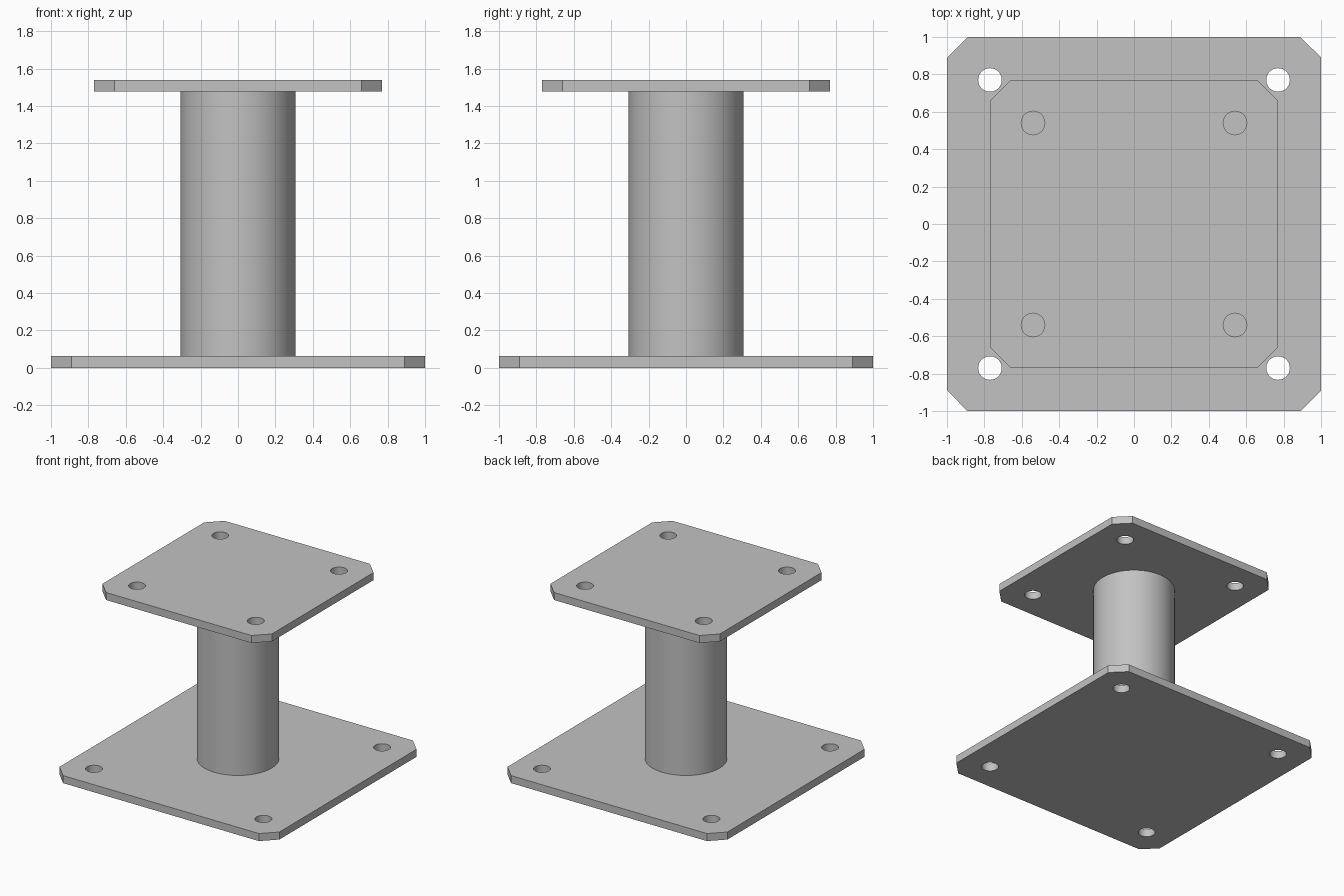
import bpy
import bmesh
from math import radians
from mathutils import Matrix

THICK = 0.062
HEIGHT = 1.54
CHAMFER = 0.11
HOLE_RADIUS = 0.063

default = bpy.data.objects.get("Cube")
if default:
    bpy.data.objects.remove(default, do_unlink=True)

steel = bpy.data.materials.new("grey steel")
steel.use_nodes = True
colour = (0.54, 0.54, 0.54, 1)
steel.diffuse_color = colour
steel.node_tree.nodes["Principled BSDF"].inputs["Base Color"].default_value = colour


def finish(name, bm):
    """Turn a bmesh into a linked steel object."""
    bmesh.ops.recalc_face_normals(bm, faces=bm.faces)
    mesh = bpy.data.meshes.new(name)
    bm.to_mesh(mesh)
    bm.free()
    mesh.materials.append(steel)
    obj = bpy.data.objects.new(name, mesh)
    bpy.context.collection.objects.link(obj)
    return obj


def add_cylinder(bm, radius, depth, centre, sides):
    bmesh.ops.create_cone(bm, cap_ends=True, segments=sides, radius1=radius,
                          radius2=radius, depth=depth,
                          matrix=Matrix.Translation(centre))


def select_only(obj):
    bpy.ops.object.select_all(action="DESELECT")
    obj.select_set(True)
    bpy.context.view_layer.objects.active = obj


def smooth(obj):
    select_only(obj)
    bpy.ops.object.shade_smooth_by_angle(angle=radians(30))


def make_plate(name, half, hole_offset, base):
    # Square outline with cut corners, extruded upwards
    bm = bmesh.new()
    outline = []
    for sx, sy in ((1, 1), (-1, 1), (-1, -1), (1, -1)):
        pair = [(sx * half, sy * (half - CHAMFER), base),
                (sx * (half - CHAMFER), sy * half, base)]
        outline += pair if sx * sy > 0 else pair[::-1]
    face = bm.faces.new([bm.verts.new(p) for p in outline])
    grown = bmesh.ops.extrude_face_region(bm, geom=[face], use_keep_orig=True)
    top = [g for g in grown["geom"] if isinstance(g, bmesh.types.BMVert)]
    bmesh.ops.translate(bm, verts=top, vec=(0, 0, THICK))
    plate = finish(name, bm)

    # Four bolt holes
    bm = bmesh.new()
    for sx in (-1, 1):
        for sy in (-1, 1):
            add_cylinder(bm, HOLE_RADIUS, THICK * 3,
                         (sx * hole_offset, sy * hole_offset, base + THICK / 2), 40)
    cutter = finish(name + "_hole_cutter", bm)
    cutter.hide_render = True
    cut = plate.modifiers.new("bolt holes", "BOOLEAN")
    cut.operation = "DIFFERENCE"
    cut.solver = "EXACT"
    cut.object = cutter
    select_only(plate)
    bpy.ops.object.modifier_apply(modifier=cut.name)
    bpy.data.objects.remove(cutter, do_unlink=True)
    smooth(plate)


make_plate("base_plate", 1.0, 0.77, 0)
make_plate("top_plate", 0.77, 0.54, HEIGHT - THICK)

# Round post between the plates
post_bm = bmesh.new()
add_cylinder(post_bm, 0.307, HEIGHT - 2 * THICK, (0, 0, HEIGHT / 2), 64)
smooth(finish("post", post_bm))
